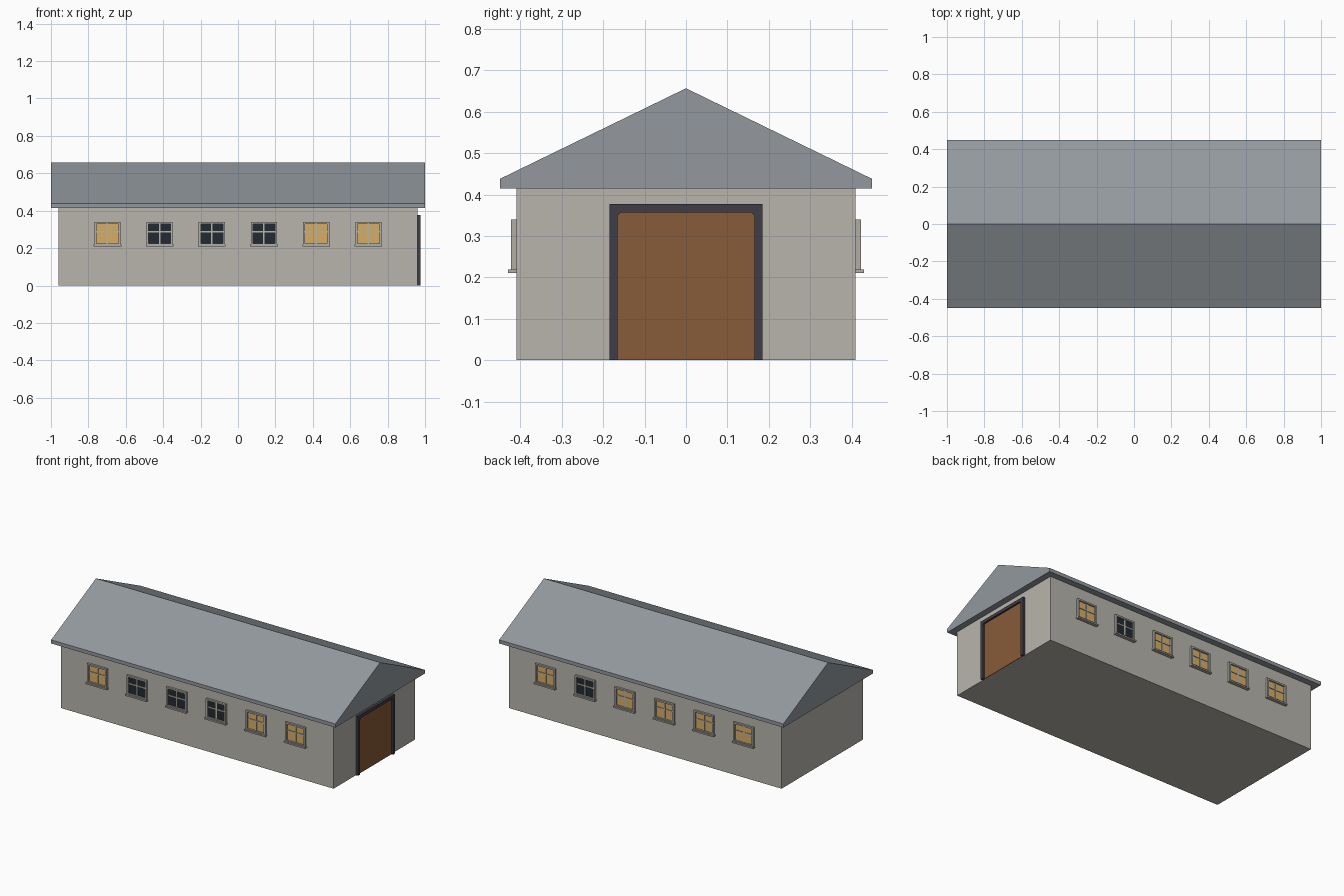
import bpy, bmesh

if "Cube" in bpy.data.objects:
    bpy.data.objects.remove(bpy.data.objects["Cube"])

def lin(c):
    return c / 12.92 if c <= 0.04045 else ((c + 0.055) / 1.055) ** 2.4

def mat(name, r, g, b):
    m = bpy.data.materials.new(name)
    m.diffuse_color = (lin(r / 255), lin(g / 255), lin(b / 255), 1)
    m.use_nodes = True
    m.node_tree.nodes["Principled BSDF"].inputs["Base Color"].default_value = m.diffuse_color
    return m

WALL = mat("wall_plaster", 184, 181, 173)
TRIM = mat("window_trim", 176, 173, 165)
ROOF = mat("roof_slate", 147, 153, 158)
WOOD = mat("door_wood", 135, 91, 56)
IRON = mat("door_frame_dark", 62, 60, 70)
LIT = mat("lit_glass", 214, 174, 104)
DARK = mat("dark_glass", 33, 42, 50)
BAR = mat("glazing_bar", 186, 180, 164)

def finish(name, bm, material):
    bmesh.ops.recalc_face_normals(bm, faces=bm.faces)
    me = bpy.data.meshes.new(name)
    bm.to_mesh(me)
    bm.free()
    me.materials.append(material)
    ob = bpy.data.objects.new(name, me)
    bpy.context.collection.objects.link(ob)
    return ob

def boxes(name, material, *ranges):
    """One object from boxes given as (x0, x1, y0, y1, z0, z1)."""
    bm = bmesh.new()
    for x0, x1, y0, y1, z0, z1 in ranges:
        vs = bmesh.ops.create_cube(bm, size=1)["verts"]
        for v in vs:
            v.co = (x1 if v.co.x > 0 else x0,
                    y1 if v.co.y > 0 else y0,
                    z1 if v.co.z > 0 else z0)
    return finish(name, bm, material)

def extrude_x(name, profile, x0, x1, material):
    """Closed (y, z) profile swept along x."""
    bm = bmesh.new()
    face = bm.faces.new([bm.verts.new((x0, y, z)) for y, z in profile])
    geo = bmesh.ops.extrude_face_region(bm, geom=[face])["geom"]
    for v in geo:
        if isinstance(v, bmesh.types.BMVert):
            v.co.x = x1
    return finish(name, bm, material)

# Hall and solid gabled roof
boxes("walls", WALL, (-0.96, 0.96, -0.41, 0.41, 0, 0.416))
extrude_x("roof", [(-0.45, 0.415), (0.45, 0.415), (0.45, 0.438),
                   (0, 0.657), (-0.45, 0.438)], -1, 1, ROOF)

# Large door on the right end
boxes("door_panel", WOOD, (0.955, 0.964, -0.167, 0.167, 0, 0.359))
extrude_x("door_frame", [(-0.185, 0), (-0.166, 0), (-0.166, 0.349),
                         (-0.157, 0.357), (0.157, 0.357), (0.166, 0.349),
                         (0.166, 0), (0.185, 0), (0.185, 0.377),
                         (-0.185, 0.377)], 0.955, 0.975, IRON)

# Windows along both long sides
def window(tag, x, side, glass):
    def b(dx0, dx1, d0, d1, z0, z1):
        a, c = sorted((side * (0.41 + d0), side * (0.41 + d1)))
        return (x + dx0, x + dx1, a, c, z0, z1)
    boxes("window_frame_" + tag, TRIM,
          b(-0.07, -0.059, -0.004, 0.013, 0.219, 0.34),
          b(0.059, 0.07, -0.004, 0.013, 0.219, 0.34),
          b(-0.059, 0.059, -0.004, 0.013, 0.33, 0.34),
          b(-0.059, 0.059, -0.004, 0.013, 0.219, 0.226))
    boxes("window_sill_" + tag, TRIM, b(-0.074, 0.074, -0.004, 0.02, 0.21, 0.219))
    boxes("window_glass_" + tag, glass, b(-0.06, 0.06, -0.004, 0.003, 0.225, 0.331))
    boxes("window_bars_" + tag, BAR,
          b(-0.004, 0.004, 0, 0.007, 0.225, 0.331),
          b(-0.06, 0.06, 0, 0.0068, 0.284, 0.291))

for label, side, unlit in (("front", -1, {1, 2, 3}), ("back", 1, {4})):
    for i in range(6):
        window(f"{label}_{i + 1}", -0.698 + 0.279 * i, side,
               DARK if i in unlit else LIT)
